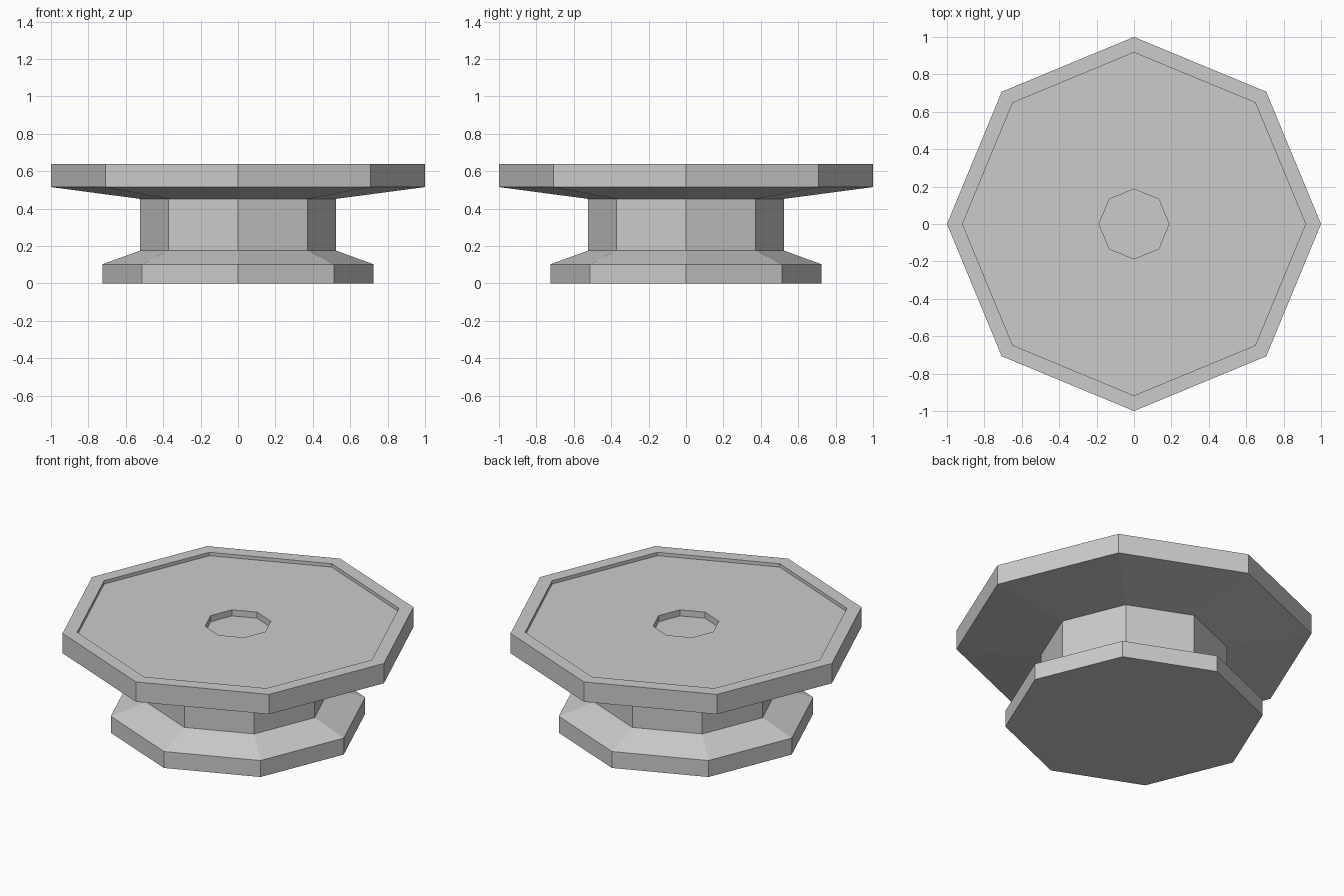
import bpy, bmesh, math

if "Cube" in bpy.data.objects:
    bpy.data.objects.remove(bpy.data.objects["Cube"])

SIDES = 8

# One colour for the whole stand
grey = bpy.data.materials.new("light_grey")
grey.diffuse_color = (0.6, 0.6, 0.6, 1)
grey.use_nodes = True
grey.node_tree.nodes["Principled BSDF"].inputs["Base Color"].default_value = grey.diffuse_color


def lathe(name, profile):
    """Spin a (radius, z) profile into a faceted, capped solid."""
    bm = bmesh.new()
    rings = []
    for r, z in profile:
        rings.append([bm.verts.new((r * math.cos(2 * math.pi * i / SIDES),
                                    r * math.sin(2 * math.pi * i / SIDES), z))
                      for i in range(SIDES)])
    for low, high in zip(rings, rings[1:]):
        for i in range(SIDES):
            j = (i + 1) % SIDES
            bm.faces.new((low[i], low[j], high[j], high[i]))
    bm.faces.new(rings[0][::-1])
    bm.faces.new(rings[-1])
    mesh = bpy.data.meshes.new(name)
    bm.to_mesh(mesh)
    bm.free()
    mesh.materials.append(grey)
    obj = bpy.data.objects.new(name, mesh)
    bpy.context.collection.objects.link(obj)
    return obj


lathe("pedestal_stand", [
    (0.725, 0.0), (0.725, 0.102),      # foot
    (0.525, 0.175), (0.525, 0.452),    # sloped shoulder and stem
    (1.0, 0.515), (1.0, 0.638),        # flared underside and plate edge
    (0.917, 0.638), (0.917, 0.617),    # rim and shallow recess
    (0.187, 0.617), (0.187, 0.579),    # centre socket
])
